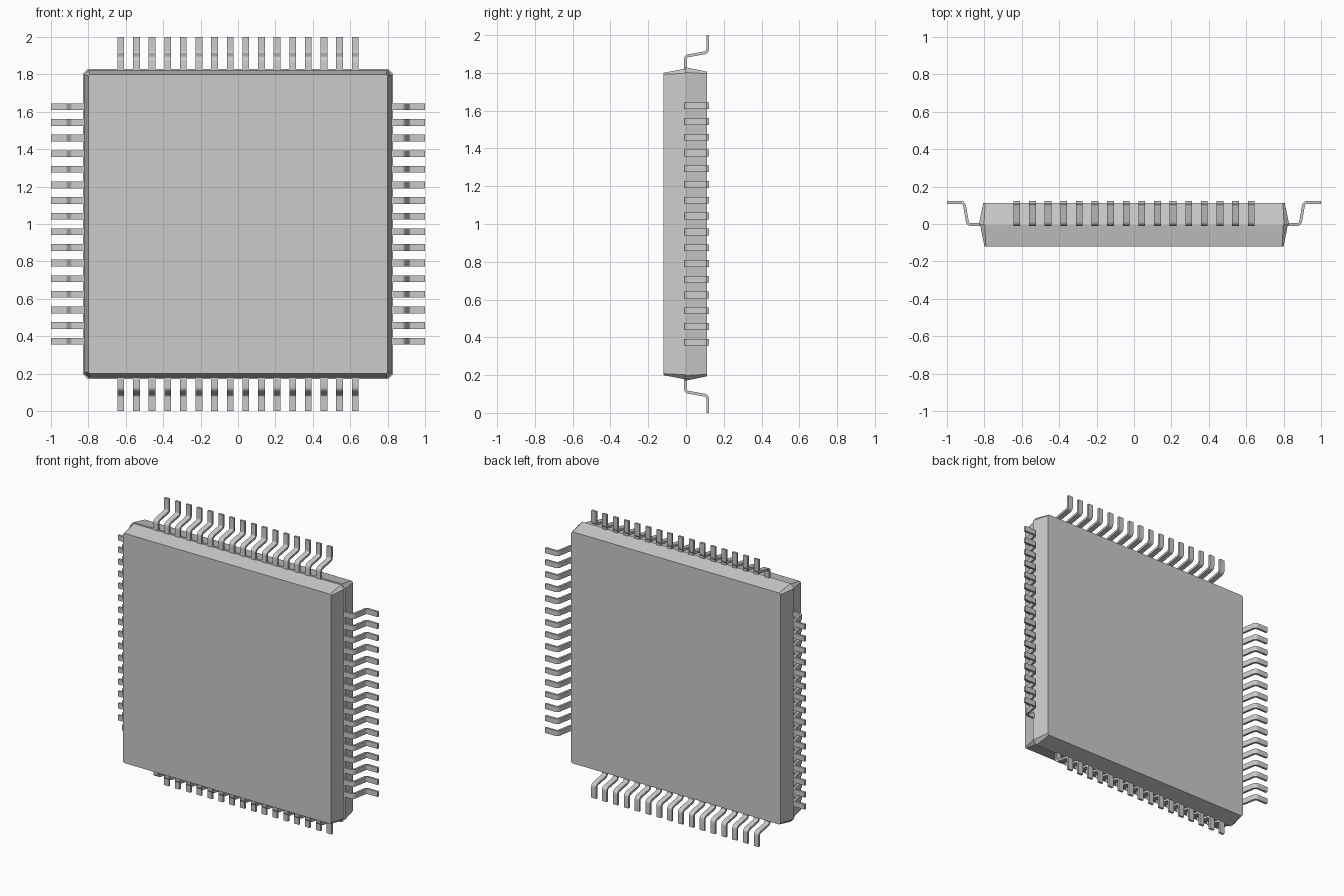
import bpy, bmesh
from math import pi
from mathutils import Vector, Matrix

if "Cube" in bpy.data.objects:
    bpy.data.objects.remove(bpy.data.objects["Cube"])

PINS, PITCH, PIN_W, PIN_T = 16, 0.0835, 0.036, 0.015


def finish(bm, name):
    bmesh.ops.recalc_face_normals(bm, faces=bm.faces)
    me = bpy.data.meshes.new(name)
    bm.to_mesh(me)
    bm.free()
    ob = bpy.data.objects.new(name, me)
    bpy.context.collection.objects.link(ob)
    return ob


# Square outline with clipped corners, half-size h and clip c
def outline(bm, y, h, c):
    k = h - c
    pts = [(h, -k), (h, k), (k, h), (-k, h), (-h, k), (-h, -k), (-k, -h), (k, -h)]
    return [bm.verts.new((x, y, 1 + z)) for x, z in pts]


# Moulded body: two tapered halves with a thin parting ledge
bm = bmesh.new()
rings = [outline(bm, *r) for r in
         [(-0.12, 0.80, 0.008), (-0.006, 0.822, 0.024),
          (-0.005, 0.83, 0.028), (0.112, 0.806, 0.010)]]
bm.faces.new(rings[0])
bm.faces.new(rings[-1])
for a, b in zip(rings, rings[1:]):
    for i in range(8):
        j = (i + 1) % 8
        bm.faces.new((a[i], a[j], b[j], b[i]))
finish(bm, "package_body")


# Centre line with rounded bends
def rounded(path, cut, steps=5):
    out = [path[0]]
    for p, q, r in zip(path, path[1:], path[2:]):
        a, b = q + (p - q).normalized() * cut, q + (r - q).normalized() * cut
        for i in range(steps + 1):
            t = i / steps
            out.append(a * (1 - t) ** 2 + q * 2 * t * (1 - t) + b * t * t)
    return out + [path[-1]]


# Gull-wing lead section: radial distance, depth
line = rounded([Vector(p) for p in
                [(0.80, -0.003), (0.888, -0.003), (0.909, 0.115), (1.0, 0.115)]], 0.018)
inner, outer = [], []
for i, p in enumerate(line):
    d = (line[min(i + 1, len(line) - 1)] - line[max(i - 1, 0)]).normalized()
    if i in (0, len(line) - 1):
        d = Vector((1, 0))
    n = Vector((-d.y, d.x)) * PIN_T / 2
    inner.append(p + n)
    outer.append(p - n)


def add_lead(bm, z, rot):
    cols = []
    for a, b in zip(inner, outer):
        corners = [(a, -1), (a, 1), (b, 1), (b, -1)]
        cols.append([bm.verts.new(rot @ Vector((p.x, p.y, z + s * PIN_W / 2))
                                  + Vector((0, 0, 1))) for p, s in corners])
    for a, b in zip(cols, cols[1:]):
        for i in range(4):
            j = (i + 1) % 4
            bm.faces.new((a[i], a[j], b[j], b[i]))
    bm.faces.new(cols[0])
    bm.faces.new(cols[-1])


# One row of leads on each of the four edges
for k, side in enumerate(("right", "bottom", "left", "top")):
    bm = bmesh.new()
    rot = Matrix.Rotation(k * pi / 2, 3, 'Y')
    for i in range(PINS):
        add_lead(bm, (i - (PINS - 1) / 2) * PITCH, rot)
    ob = finish(bm, "leads_" + side)
    bpy.ops.object.select_all(action='DESELECT')
    ob.select_set(True)
    bpy.context.view_layer.objects.active = ob
    bpy.ops.object.shade_smooth_by_angle(angle=0.7)
